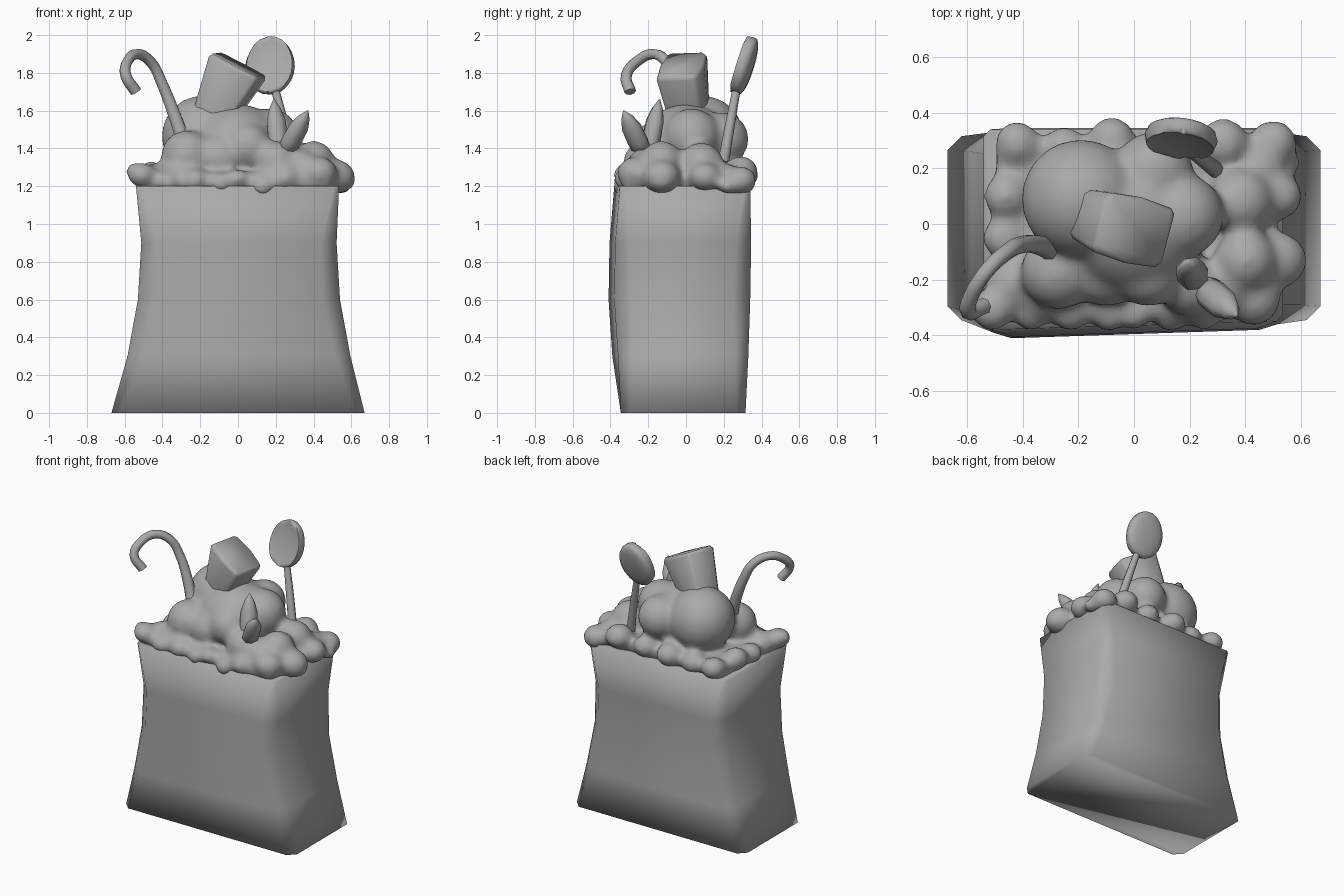
import bpy, bmesh, math
from mathutils import Vector, Matrix

if "Cube" in bpy.data.objects:
    bpy.data.objects.remove(bpy.data.objects["Cube"])

# one darker grey for everything
grey = bpy.data.materials.new("dark_grey")
grey.diffuse_color = (.4, .4, .4, 1)
grey.use_nodes = True
grey.node_tree.nodes["Principled BSDF"].inputs["Base Color"].default_value = grey.diffuse_color


def finish(name, bm, angle=180):
    bmesh.ops.recalc_face_normals(bm, faces=bm.faces)
    me = bpy.data.meshes.new(name)
    bm.to_mesh(me)
    bm.free()
    me.materials.append(grey)
    ob = bpy.data.objects.new(name, me)
    bpy.context.collection.objects.link(ob)
    for o in bpy.context.selected_objects:
        o.select_set(False)
    bpy.context.view_layer.objects.active = ob
    ob.select_set(True)
    if angle == 180:
        bpy.ops.object.shade_smooth()
    else:
        bpy.ops.object.shade_smooth_by_angle(angle=math.radians(angle))
    return ob


def loft(bm, rings):
    vs = [[bm.verts.new(p) for p in r] for r in rings]
    n = len(vs[0])
    for a, b in zip(vs, vs[1:]):
        for i in range(n):
            bm.faces.new((a[i], a[(i + 1) % n], b[(i + 1) % n], b[i]))
    bm.faces.new(vs[0])
    bm.faces.new(vs[-1])


# paper bag: chamfered rectangle sections (z, left, right, front, back, chamfer x, chamfer y)
sections = [(0, -.67, .67, -.345, .315, .05, .05), (.3, -.585, .595, -.39, .33, .08, .07),
            (.6, -.53, .54, -.41, .34, .09, .09), (.9, -.512, .522, -.405, .345, .08, .08),
            (1.2, -.54, .535, -.38, .34, .025, .025)]
bm = bmesh.new()
rings = []
for z, l, r, f, b, cx, cy in sections:
    s = .03 if z else 0
    rings.append([(l + cx, f, z), (r - cx, f + s, z), (r, f + cy + s, z), (r, b - cy, z),
                  (r - cx, b, z), (l + cx, b, z), (l, b - cy, z), (l, f + cy, z)])
loft(bm, rings)
finish("paper_bag", bm)

# whipped topping: merged balls (x, y, z, radius)
mound = [(-.19, .09, 1.465, .21), (.17, .03, 1.46, .15), (.07, .19, 1.45, .14),
         (-.27, -.17, 1.36, .135), (.05, -.17, 1.41, .125), (-.1, -.17, 1.35, .125),
         (.4, -.13, 1.33, .11), (.38, .08, 1.31, .12), (.2, -.22, 1.33, .11), (0, 0, 1.38, .25)]
rim = [(-.42, .29, 1.25, .08), (-.25, .27, 1.24, .08), (-.08, .3, 1.26, .085),
       (.12, .28, 1.26, .08), (.32, .29, 1.28, .09), (.5, .29, 1.23, .085), (.52, .1, 1.25, .085),
       (.52, -.13, 1.25, .1), (.43, -.27, 1.27, .095), (.56, -.13, 1.23, .065), (.25, -.3, 1.24, .08),
       (.13, -.325, 1.2, .065), (0, -.32, 1.24, .06), (-.09, -.33, 1.215, .06),
       (-.23, -.31, 1.23, .075), (-.37, -.32, 1.22, .065), (-.51, -.31, 1.26, .075),
       (-.54, -.3, 1.28, .055), (-.44, -.22, 1.24, .09), (-.47, -.05, 1.24, .075),
       (-.46, .1, 1.26, .08), (.55, .22, 1.2, .05), (.33, -.22, 1.31, .095), (-.33, -.26, 1.25, .08),
       (.45, .2, 1.24, .09)]
bm = bmesh.new()
for balls, flat in ((mound, 1), (rim, .9)):
    for x, y, z, r in balls:
        bmesh.ops.create_icosphere(bm, subdivisions=3, radius=r * 1.03,
                                   matrix=Matrix.Translation((x, y, z)) @ Matrix.Diagonal((1, 1, flat, 1)))
bmesh.ops.create_cube(bm, size=1, matrix=Matrix.Translation((0, -.02, 1.225))
                      @ Matrix.Diagonal((.99, .63, .1, 1)))
ob = finish("whipped_topping", bm)
m = ob.modifiers.new("merge", 'REMESH')
m.mode = 'VOXEL'
m.voxel_size = .018
m.use_smooth_shade = True
m = ob.modifiers.new("soften", 'SMOOTH')
m.factor = .5
m.iterations = 18


def tube(name, pts, radii):
    cu = bpy.data.curves.new(name, 'CURVE')
    cu.dimensions = '3D'
    cu.bevel_depth = 1
    cu.bevel_resolution = 2
    cu.resolution_u = 4
    cu.use_fill_caps = True
    cu.materials.append(grey)
    sp = cu.splines.new('BEZIER')
    sp.bezier_points.add(len(pts) - 1)
    for bp, p, r in zip(sp.bezier_points, pts, radii):
        bp.co = p
        bp.radius = r
        bp.handle_left_type = bp.handle_right_type = 'AUTO'
    ob = bpy.data.objects.new(name, cu)
    bpy.context.collection.objects.link(ob)


# hooked cane
tube("hooked_cane", [(-.27, -.11, 1.38), (-.345, -.075, 1.6), (-.405, -.075, 1.75),
                     (-.455, -.1, 1.85), (-.53, -.17, 1.9), (-.585, -.26, 1.86),
                     (-.595, -.315, 1.79), (-.54, -.295, 1.70)],
     [.04, .035, .031, .029, .028, .028, .029, .031])

# spoon handle and thick, slightly dished bowl
tube("spoon_handle", [(.3, .19, 1.28), (.255, .225, 1.48), (.2, .265, 1.7)], [.03, .027, .022])
bm = bmesh.new()
bmesh.ops.create_uvsphere(bm, u_segments=16, v_segments=12, radius=1)
for v in bm.verts:
    x, y, z = v.co
    y = .045 * y ** .6 if y > 0 else -.035 * min(1, 4 * -y) + .025 * max(0, -y - .25)
    v.co = (x * .132 * (1 - .06 * z), y, z * .158)
bm.transform(Matrix.Translation((.17, .312, 1.838)) @ Matrix.Rotation(math.radians(4), 4, 'Y')
             @ Matrix.Rotation(math.radians(-17), 4, 'X') @ Matrix.Rotation(math.radians(-8), 4, 'Z'))
finish("spoon_bowl", bm, 70)

# tapered candy block
bm = bmesh.new()
rings = []
for z, w, d in [(-.2, .09, .085), (.15, .145, .11), (.172, .135, .1)]:
    c = .018
    rings.append([(-w + c, -d, z), (0, -d - .012, z), (w - c, -d, z), (w, -d + c, z), (w, d - c, z),
                  (w - c, d, z), (0, d + .012, z), (-w + c, d, z), (-w, d - c, z), (-w, -d + c, z)])
loft(bm, rings)
bm.transform(Matrix.Translation((-.07, 0, 1.69)) @ Matrix.Rotation(math.radians(-14), 4, 'Z')
             @ Matrix.Rotation(math.radians(27), 4, 'Y') @ Matrix.Rotation(math.radians(2), 4, 'X'))
finish("candy_block", bm, 75)

# pair of pointed leaves
for i, (base, tip) in enumerate([((.225, -.21, 1.33), (.19, -.14, 1.66)),
                                 ((.24, -.22, 1.36), (.37, -.33, 1.6))]):
    a, b = Vector(base), Vector(tip)
    d = b - a
    bm = bmesh.new()
    rings = [[(math.cos(k * math.pi / 4) * w, math.sin(k * math.pi / 4) * w * .85, t * d.length)
              for k in range(8)] for t, w in [(0, .05), (.35, .058), (.65, .055), (.85, .034), (1, .004)]]
    loft(bm, rings)
    bm.transform(Matrix.Translation(a) @ d.to_track_quat('Z', 'Y').to_matrix().to_4x4())
    finish(f"leaf_{i + 1}", bm)
